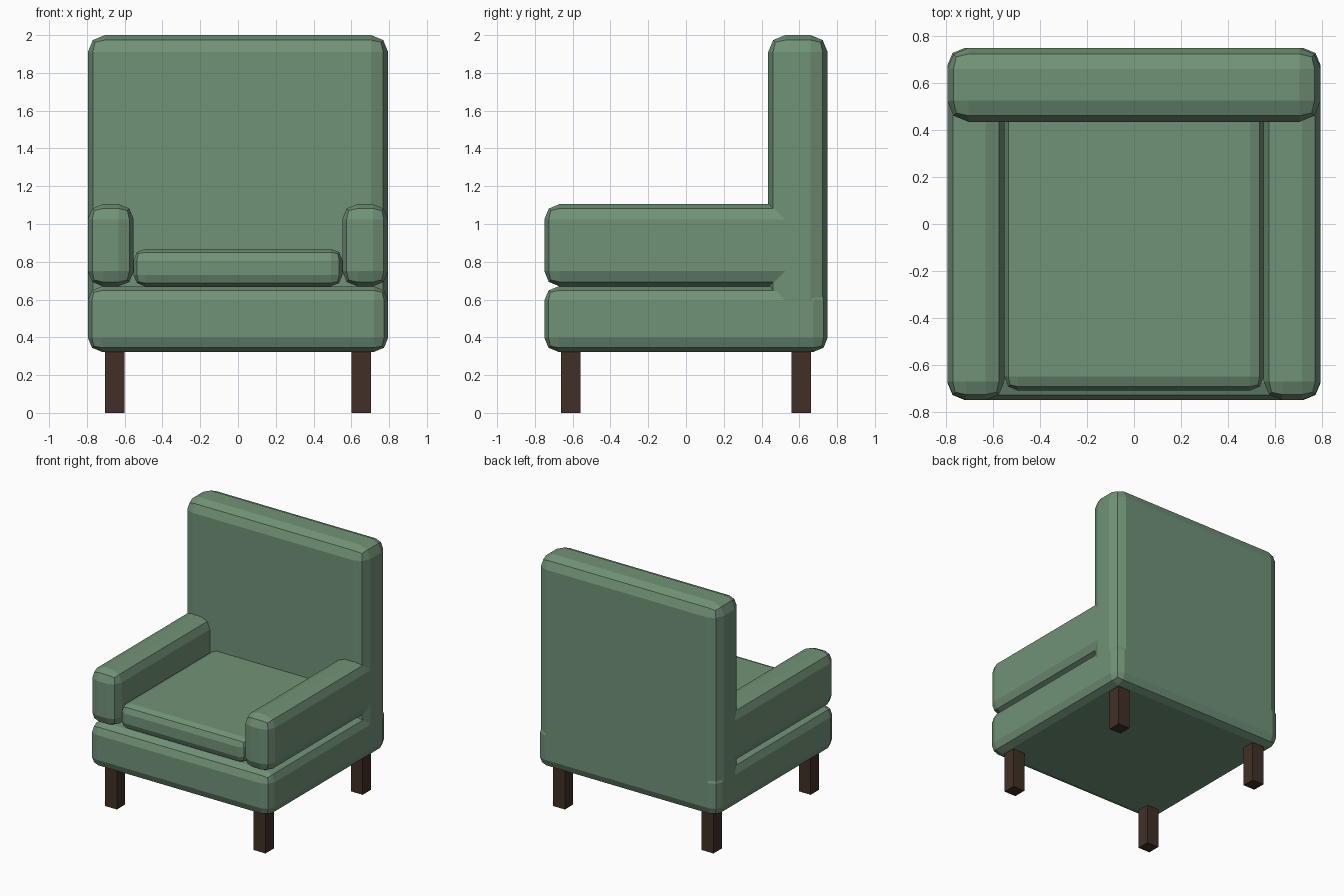
import bpy

default = bpy.data.objects.get("Cube")
if default:
    bpy.data.objects.remove(default, do_unlink=True)


def make_material(name, color):
    mat = bpy.data.materials.new(name)
    mat.use_nodes = True
    mat.diffuse_color = color
    mat.node_tree.nodes["Principled BSDF"].inputs["Base Color"].default_value = color
    return mat


fabric = make_material("sage_green_fabric", (0.165, 0.288, 0.184, 1))
wood = make_material("dark_brown_wood", (0.053, 0.03, 0.02, 1))


def box(name, x, y, z, mat, bevel=0):
    """Box spanning the given (min, max) ranges, with optionally rounded edges."""
    spans = (x, y, z)
    bpy.ops.mesh.primitive_cube_add(size=1, location=[(a + b) / 2 for a, b in spans])
    obj = bpy.context.object
    obj.name = name
    obj.scale = [b - a for a, b in spans]
    bpy.ops.object.transform_apply(location=False, rotation=False, scale=True)
    obj.data.materials.append(mat)
    if bevel:
        mod = obj.modifiers.new("soft_edges", "BEVEL")
        mod.width = bevel
        mod.segments = 2
        mod.limit_method = "ANGLE"
    return obj


W = 0.795   # half width
D = 0.75    # half depth
SEAT = 0.67  # top of the base

# Upholstered body
box("base", (-W, W), (-D, D), (0.323, SEAT), fabric, 0.075)
box("backrest", (-W, W), (0.435, D), (0.5, 2.0), fabric, 0.09)
box("seat_cushion", (-0.553, 0.553), (-0.71, 0.5), (SEAT, 0.868), fabric, 0.06)

# Mirrored armrests and legs
for side, s in (("left", 1), ("right", -1)):
    box(side + "_armrest", sorted((s * 0.552, s * W)), (-D, 0.65), (SEAT, 1.105), fabric, 0.08)
    for end, e in (("front", -1), ("back", 1)):
        box(f"{end}_{side}_leg", sorted((s * 0.601, s * 0.705)),
            sorted((e * 0.558, e * 0.662)), (0, 0.36), wood)
